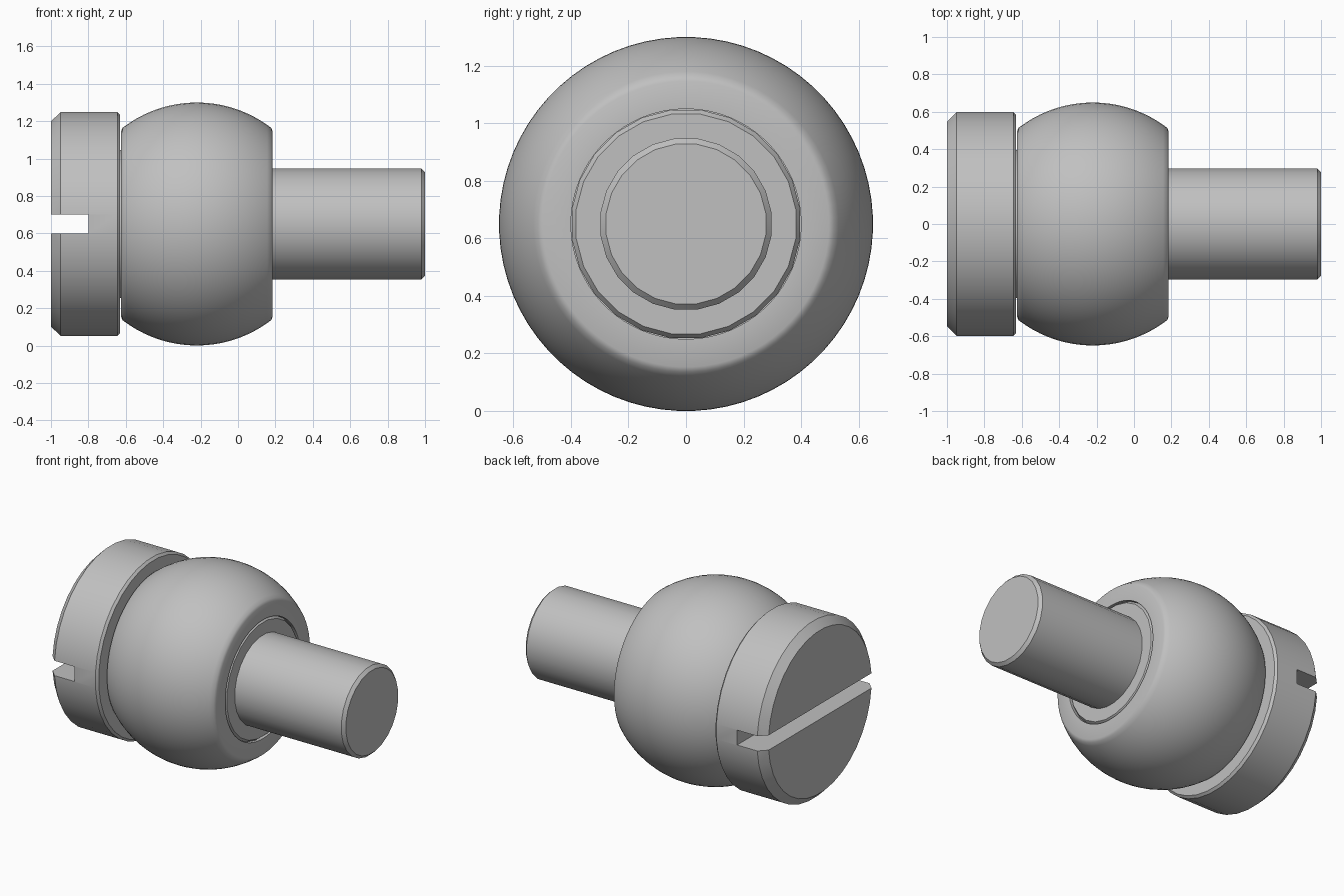
import bpy, bmesh, math

if "Cube" in bpy.data.objects:
    bpy.data.objects.remove(bpy.data.objects["Cube"])

AXIS_Z = 0.65

steel = bpy.data.materials.new("steel grey")
steel.diffuse_color = (0.53, 0.53, 0.53, 1)
steel.use_nodes = True
steel.node_tree.nodes["Principled BSDF"].inputs["Base Color"].default_value = steel.diffuse_color


def lathe(name, profile, sides, closed=False):
    """Revolve (x, radius) points about the long axis; radius 0 becomes a single pole."""
    bm = bmesh.new()
    rings = []
    for x, r in profile:
        if r == 0:
            rings.append([bm.verts.new((x, 0, AXIS_Z))] * sides)
        else:
            angles = [2 * math.pi * (i + 0.5) / sides for i in range(sides)]
            rings.append([bm.verts.new((x, r * math.cos(a), AXIS_Z + r * math.sin(a)))
                          for a in angles])
    pairs = list(zip(rings, rings[1:]))
    if closed:
        pairs.append((rings[-1], rings[0]))
    for a, b in pairs:
        for i in range(sides):
            j = (i + 1) % sides
            corners = list(dict.fromkeys((a[i], a[j], b[j], b[i])))
            bm.faces.new(corners)
    bmesh.ops.recalc_face_normals(bm, faces=bm.faces)
    mesh = bpy.data.meshes.new(name)
    bm.to_mesh(mesh)
    bm.free()
    mesh.materials.append(steel)
    obj = bpy.data.objects.new(name, mesh)
    bpy.context.collection.objects.link(obj)
    return obj


def smooth(obj, degrees=30):
    bpy.ops.object.select_all(action='DESELECT')
    obj.select_set(True)
    bpy.context.view_layer.objects.active = obj
    bpy.ops.object.shade_smooth_by_angle(angle=math.radians(degrees))


# Screw head: chamfered disc
head = lathe("screw_head", [(-1, 0), (-1, 0.55), (-0.95, 0.60), (-0.645, 0.60),
                            (-0.63, 0.585), (-0.63, 0)], 36)

# Driver slot cut across the head
bpy.ops.mesh.primitive_cube_add(size=1, location=(-1, 0, AXIS_Z))
cutter = bpy.context.object
cutter.name = "slot_cutter"
cutter.scale = (0.4, 2, 0.1)
cutter.hide_render = True
cutter.data.materials.append(steel)
cut = head.modifiers.new("slot", 'BOOLEAN')
cut.operation = 'DIFFERENCE'
cut.solver = 'EXACT'
cut.object = cutter
bpy.context.view_layer.objects.active = head
bpy.ops.object.modifier_apply(modifier="slot")
bpy.data.objects.remove(cutter)
smooth(head)

# Shoulder and pin: chamfered shoulder flush with the ball, then the thinner shaft
pin = lathe("shoulder_pin", [(-0.63, 0.40), (0.165, 0.40), (0.185, 0.385), (0.185, 0.30),
                             (0.98, 0.30), (1, 0.28), (1, 0)], 24)
smooth(pin)

# Ball: truncated sphere with softened rims and a bore for the shoulder
R, CX, HALF = 0.65, -0.22, 0.405
limit = math.asin(HALF / R) - 0.015
arc = [(CX + R * math.sin(t), R * math.cos(t))
       for t in (limit * (i / 16 - 1) for i in range(33))]
rim = 0.497
profile = ([(CX - HALF, 0.40), (CX - HALF, rim)] + arc +
           [(CX + HALF, rim), (CX + HALF, 0.40)])
ball = lathe("ball", profile, 72, closed=True)
smooth(ball, 50)
